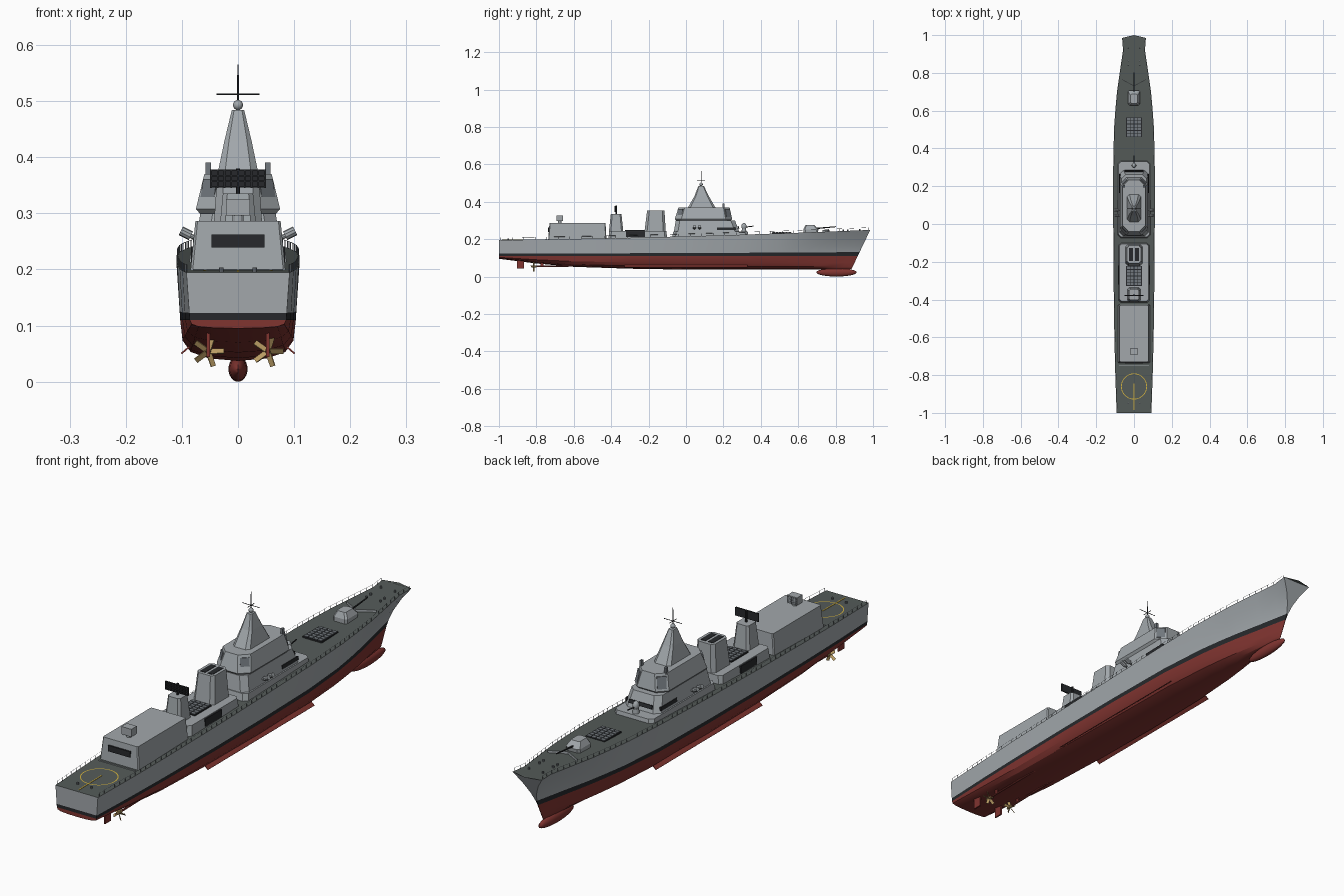
import bpy, bmesh, math
from mathutils import Vector, Matrix, Euler

if "Cube" in bpy.data.objects:
    bpy.data.objects.remove(bpy.data.objects["Cube"])


def material(name, rgb):
    m = bpy.data.materials.new(name)
    m.diffuse_color = (*rgb, 1)
    m.use_nodes = True
    m.node_tree.nodes["Principled BSDF"].inputs["Base Color"].default_value = m.diffuse_color
    return m


GREY = material("ship_grey", (0.36, 0.39, 0.41))
DECK = material("deck_green_grey", (0.09, 0.105, 0.10))
RED = material("antifouling_red", (0.22, 0.035, 0.03))
BLACK = material("black", (0.02, 0.022, 0.025))
PANEL = material("panel_grey", (0.17, 0.19, 0.21))
GOLD = material("bronze", (0.5, 0.34, 0.13))
YELLOW = material("marking_yellow", (0.65, 0.45, 0.05))


def make(name, bm, *mats, smooth=False):
    bmesh.ops.recalc_face_normals(bm, faces=bm.faces)
    me = bpy.data.meshes.new(name)
    bm.to_mesh(me)
    bm.free()
    for m in mats or (GREY,):
        me.materials.append(m)
    ob = bpy.data.objects.new(name, me)
    bpy.context.collection.objects.link(ob)
    if smooth:
        bpy.context.view_layer.objects.active = ob
        ob.select_set(True)
        bpy.ops.object.shade_smooth_by_angle(angle=math.radians(30))
        ob.select_set(False)
    return ob


def box(bm, c, size, rot=(0, 0, 0)):
    M = Matrix.Translation(c) @ Euler(rot).to_matrix().to_4x4() @ Matrix.Diagonal((*size, 1))
    bmesh.ops.create_cube(bm, size=1, matrix=M)


def rod(bm, a, b, r1, r2=None, seg=8):
    a, b = Vector(a), Vector(b)
    M = Matrix.Translation((a + b) / 2) @ (b - a).to_track_quat('Z', 'Y').to_matrix().to_4x4()
    bmesh.ops.create_cone(bm, cap_ends=True, segments=seg, radius1=r1,
                          radius2=r1 if r2 is None else r2, depth=(b - a).length, matrix=M)


def ball(bm, c, r, seg=16):
    M = Matrix.Translation(c) @ Matrix.Diagonal((*r, 1))
    bmesh.ops.create_uvsphere(bm, u_segments=seg, v_segments=seg // 2 + 2, radius=1, matrix=M)


def tower(name, rings, mat=GREY):
    """Stack of chamfered rectangles: (half width, y0, y1, z, chamfer)."""
    bm = bmesh.new()
    loops = []
    for h, y0, y1, z, c in rings:
        pts = [(h - c, y0), (h, y0 + c), (h, y1 - c), (h - c, y1),
               (c - h, y1), (-h, y1 - c), (-h, y0 + c), (c - h, y0)]
        loops.append([bm.verts.new((x, y, z)) for x, y in pts])
    for a, b in zip(loops, loops[1:]):
        for i in range(8):
            j = (i + 1) % 8
            bm.faces.new((a[i], a[j], b[j], b[i]))
    bm.faces.new(loops[0])
    bm.faces.new(loops[-1])
    return make(name, bm, mat)


def deck_z(y):
    u = y + 1
    return 0.195 + 0.0125 * u + 0.0075 * u * u


# Hull stations: y, deck half width, waterline half width, keel height
STATIONS = [(-1, .092, .086, .095), (-.8, .099, .094, .07), (-.6, .104, .099, .052),
            (-.3, .108, .103, .042), (0, .11, .103, .037), (.3, .11, .097, .037),
            (.5, .106, .08, .037), (.6, .099, .066, .037), (.7, .09, .05, .037),
            (.82, .073, .028, .037), (.92, .058, .012, .037), (.985, .063, .001, .04)]
bm = bmesh.new()
rows = []
for s, d, w, k in STATIONS:
    f = max(0, (s - .5) / .485)
    top = deck_z(s)
    half = [(w * a, k + (.11 - k) * t) for a, t in
            ((0, 0), (.5, .06), (.82, .22), (.96, .5), (1, 1))]
    for t in (.15, .4, .7, 1):
        half.append((w + (d - w) * t ** (1 + .8 * f), .11 + (top - .11) * t))
    half.append((0, top))
    sides = []
    for sx in (1, -1):
        col = []
        for i, (x, z) in enumerate(half):
            y = s - .1 * f * f * (top - z) / (top - .04)
            if i == len(half) - 1 and s > .98:
                y = 1.0
            col.append(bm.verts.new((sx * x, y, z)))
        sides.append(col)
    rows.append(sides)
LEVEL_MAT = [1, 1, 1, 1, 2, 0, 0, 0, 3]
for r0, r1 in zip(rows, rows[1:]):
    for k in (0, 1):
        for i, m in enumerate(LEVEL_MAT):
            bm.faces.new((r0[k][i], r0[k][i + 1], r1[k][i + 1], r1[k][i])).material_index = m
for r in (rows[0], rows[-1]):
    for i, m in enumerate(LEVEL_MAT):
        bm.faces.new((r[0][i], r[0][i + 1], r[1][i + 1], r[1][i])).material_index = m
bmesh.ops.remove_doubles(bm, verts=bm.verts, dist=1e-5)
bmesh.ops.dissolve_degenerate(bm, edges=bm.edges, dist=1e-6)
make("hull", bm, GREY, RED, BLACK, DECK, smooth=True)


def edge_x(y):
    for a, b in zip(STATIONS, STATIONS[1:]):
        if a[0] <= y <= b[0]:
            return a[1] + (b[1] - a[1]) * (y - a[0]) / (b[0] - a[0])
    return .06


# Bow bulb, bilge keels, rudders, shafts and propellers
bm = bmesh.new()
ball(bm, (0, .805, .0225), (.017, .108, .0225), 20)
make("bow_bulb", bm, RED, smooth=True)
keel, rud, shaft, prop = (bmesh.new() for _ in range(4))
for sx in (1, -1):
    box(keel, (sx * .094, 0, .056), (.018, .66, .003), (0, sx * .7, 0))
    box(rud, (sx * .053, -.885, .067), (.006, .036, .046))
    rod(shaft, (sx * .053, -.83, .054), (sx * .05, -.5, .058), .004)
    box(shaft, (sx * .053, -.77, .067), (.004, .014, .03))
    rod(prop, (sx * .053, -.83, .054), (sx * .053, -.8, .054), .004, .006)
    for i in range(5):
        a = i * math.tau / 5 + .3
        R = Matrix.Translation((sx * .053, -.815, .054)) @ Matrix.Rotation(a, 4, 'Y')
        R = R @ Matrix.Translation((0, 0, .016)) @ Matrix.Rotation(sx * .7, 4, 'Z')
        bmesh.ops.create_cube(prop, size=1, matrix=R @ Matrix.Diagonal((.011, .002, .024, 1)))
make("bilge_keels", keel, RED)
make("rudders", rud, RED)
make("propeller_shafts", shaft, RED)
make("propellers", prop, GOLD)

# Main deckhouses, funnel and masts
tower("hangar", [(.085, -.737, -.425, .195, .004), (.076, -.73, -.43, .286, .004)])
tower("aft_deckhouse", [(.083, -.415, -.1, .2, .012), (.078, -.41, -.105, .244, .012)])
tower("bridge_base", [(.088, -.075, .337, .205, .015), (.083, -.068, .33, .24, .015)])
tower("bridge_block", [(.078, -.065, .285, .238, .022), (.067, -.055, .262, .3, .022)])
tower("radar_house", [(.066, -.05, .235, .297, .03), (.075, -.06, .247, .308, .035),
                      (.06, -.04, .233, .37, .033)])
tower("main_mast", [(.037, .01, .158, .368, .013), (.024, .045, .122, .43, .008),
                    (.011, .066, .096, .484, .004)])
tower("funnel", [(.046, -.222, -.108, .24, .014), (.038, -.208, -.115, .352, .012)])
tower("aft_mast", [(.036, -.412, -.335, .24, .01), (.027, -.402, -.345, .335, .008)])

# Mast head: ball, pole and yard
bm = bmesh.new()
ball(bm, (0, .081, .493), (.009, .009, .009))
make("mast_ball", bm, smooth=True)
bm = bmesh.new()
rod(bm, (0, .081, .5), (0, .081, .565), .0022, .001)
rod(bm, (-.038, .081, .512), (.038, .081, .512), .0012)
rod(bm, (0, .06, .512), (0, .102, .512), .0012)
make("mast_pole", bm, BLACK)

# Lattice radar on the aft mast
bm = bmesh.new()
rod(bm, (0, -.374, .335), (0, -.374, .38), .004)
for i in range(9):
    box(bm, (-.048 + i * .012, -.38, .362), (.003, .004, .033))
for i in range(4):
    box(bm, (0, -.38, .347 + i * .01), (.1, .004, .0025))
box(bm, (0, -.377, .362), (.1, .001, .032))
make("lattice_radar", bm, BLACK)

# Dark openings: hangar door, windows, side bays and funnel uptakes
bm = bmesh.new()
box(bm, (0, -.735, .251), (.095, .006, .023))
box(bm, (0, .2805, .262), (.1, .006, .014), (.35, 0, 0))
for sx in (1, -1):
    box(bm, (sx * .0812, -.27, .226), (.005, .1, .03))
    box(bm, (sx * .0745, .215, .256), (.006, .1, .014), (0, -sx * .17, 0))
    box(bm, (sx * .016, -.162, .352), (.022, .068, .003))
make("dark_openings", bm, BLACK)

# Array panels on the chamfers, and tall posts beside the mast
bm, posts = bmesh.new(), bmesh.new()
for sx in (1, -1):
    for sy in (1, -1):
        yc = .0965 + sy * .1275
        box(bm, (sx * .0515, yc, .338), (.034, .005, .046), (.2, 0, math.atan2(-sx, sy)))
    box(posts, (sx * .053, .2, .378), (.009, .012, .025))
make("array_panels", bm, PANEL)
make("sensor_posts", posts, PANEL)

# Vertical launch cells, fore and aft
for name, y0, z in (("forward_launch_cells", .512, deck_z(.512)), ("aft_launch_cells", -.275, .244)):
    bm, cells = bmesh.new(), bmesh.new()
    box(bm, (0, y0, z), (.084, .104, .008))
    make(name + "_base", bm, BLACK)
    for i in range(4):
        for j in range(6):
            box(cells, (-.03 + i * .02, y0 - .0425 + j * .017, z + .004), (.016, .013, .004))
    make(name, cells, PANEL)

# Bow gun
g = deck_z(.665)
tower("gun_turret", [(.03, .628, .705, g - .004, .008), (.031, .628, .708, g + .016, .008),
                     (.019, .638, .688, g + .038, .006)])
bm = bmesh.new()
rod(bm, (0, .69, g + .02), (0, .802, g + .03), .0035, .0025)
make("gun_barrel", bm, BLACK)

# Close-in gun ahead of the bridge
bm = bmesh.new()
rod(bm, (0, .31, .238), (0, .31, .258), .013, .011, 12)
ball(bm, (0, .31, .268), (.012, .014, .018))
make("close_in_mount", bm, smooth=True)
bm = bmesh.new()
rod(bm, (0, .315, .264), (0, .362, .27), .0025)
make("close_in_barrel", bm, BLACK)

# Box launcher on the hangar roof
bm = bmesh.new()
rod(bm, (0, -.675, .284), (0, -.675, .3), .01, seg=12)
box(bm, (0, -.675, .311), (.043, .034, .03))
make("roof_launcher", bm)
bm = bmesh.new()
for i in range(4):
    for j in range(3):
        box(bm, (-.015 + i * .01, -.658, .302 + j * .009), (.007, .003, .006))
make("roof_launcher_cells", bm, PANEL)

# Side decoy launchers
bm = bmesh.new()
for sx in (1, -1):
    for y in (.045, .073):
        rod(bm, (sx * .07, y, .254), (sx * .09, y, .262), .004)
        rod(bm, (sx * .084, y, .26), (sx * .102, y, .269), .0085, seg=10)
make("side_launchers", bm)

# Breakwater and mooring bollards
bm, bol = bmesh.new(), bmesh.new()
for sx in (1, -1):
    box(bm, (sx * .032, .748, deck_z(.75) + .004), (.074, .003, .01), (0, 0, sx * .5))
    for y in (.84, .865, -.95, .93):
        rod(bol, (sx * .03, y, deck_z(y) - .002), (sx * .03, y, deck_z(y) + .008), .004)
make("breakwater", bm)
make("bollards", bol, PANEL)

# Deck edge railings
bm = bmesh.new()
N = 64
for sx in (1, -1):
    pts = []
    for i in range(N + 1):
        y = -.99 + 1.965 * i / N
        pts.append(Vector((sx * (edge_x(y) - .002), y, deck_z(y) + .013)))
    for a in pts:
        box(bm, a - Vector((0, 0, .007)), (.0012, .0012, .014))
    for a, b in zip(pts, pts[1:]):
        rod(bm, a, b, .0005, seg=4)
make("railings", bm, PANEL)

# Helipad ring and centre line
bm = bmesh.new()
ring = []
for i in range(48):
    a = i * math.tau / 48
    ring.append([bm.verts.new((r * math.cos(a), -.86 + r * math.sin(a),
                               deck_z(-.86 + r * math.sin(a)) + .0012)) for r in (.065, .069)])
for a, b in zip(ring, ring[1:] + ring[:1]):
    bm.faces.new((a[0], a[1], b[1], b[0]))
box(bm, (0, -.915, deck_z(-.915) + .0006), (.004, .14, .002), (.013, 0, 0))
make("helipad_marking", bm, YELLOW)
bm = bmesh.new()
box(bm, (0, -.748, deck_z(-.748) + .001), (.16, .004, .003))
make("hangar_threshold", bm)
